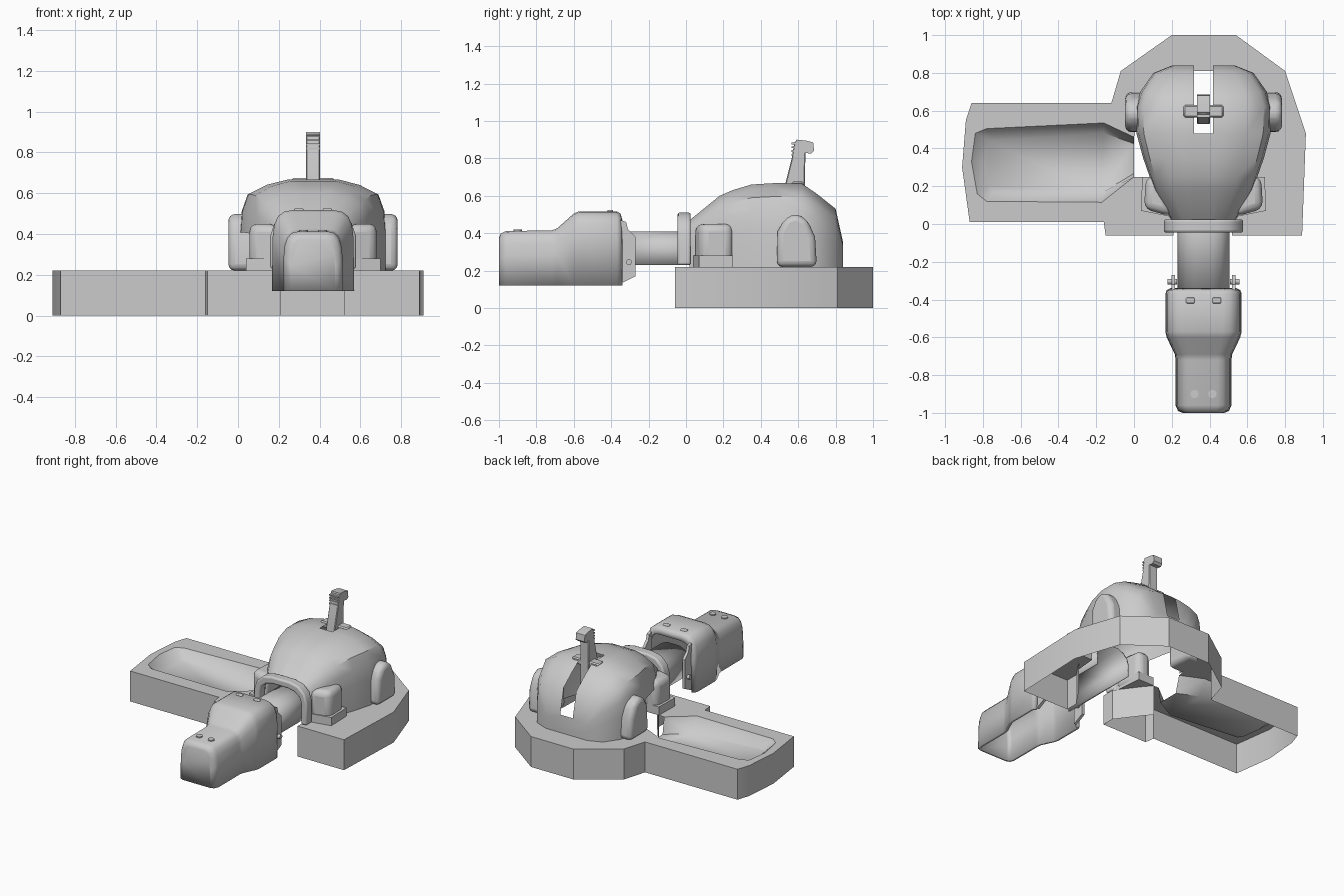
import bpy, bmesh
from mathutils import Vector

if "Cube" in bpy.data.objects:
    bpy.data.objects.remove(bpy.data.objects["Cube"])

CX = 0.368   # centre line of the animal
Z0 = 0.22    # top of the base


def make(name, verts, faces, smooth=35, bevel=0, solid=0, segs=3):
    me = bpy.data.meshes.new(name)
    me.from_pydata(verts, [], faces)
    bm = bmesh.new()
    bm.from_mesh(me)
    bmesh.ops.remove_doubles(bm, verts=bm.verts, dist=1e-5)
    bmesh.ops.recalc_face_normals(bm, faces=bm.faces)
    bm.to_mesh(me)
    bm.free()
    ob = bpy.data.objects.new(name, me)
    bpy.context.collection.objects.link(ob)
    if bevel:
        m = ob.modifiers.new("bevel", 'BEVEL')
        m.width, m.segments, m.limit_method = bevel, segs, 'ANGLE'
    if solid:
        m = ob.modifiers.new("shell", 'SOLIDIFY')
        m.thickness, m.offset = solid, -1
    bpy.context.view_layer.objects.active = ob
    bpy.ops.object.select_all(action='DESELECT')
    ob.select_set(True)
    bpy.ops.object.shade_smooth_by_angle(angle=smooth * 3.14159 / 180)
    return ob


def prism(name, poly, a, b, axis, **kw):
    """Extrude a 2D polygon from a to b along an axis."""
    def p(u, v, t):
        return {'x': (t, u, v), 'y': (u, t, v), 'z': (u, v, t)}[axis]
    n = len(poly)
    v = [p(*q, a) for q in poly] + [p(*q, b) for q in poly]
    f = [tuple(range(n)), tuple(range(n, 2 * n))]
    f += [(i, (i + 1) % n, n + (i + 1) % n, n + i) for i in range(n)]
    return make(name, v, f, **kw)


def loft(name, rings, skip=lambda i, j: False, cap=None, **kw):
    """Bridge open arch sections, leaving out skipped faces."""
    n = len(rings[0])
    v = [p for r in rings for p in r]
    f = [(i * n + j, i * n + j + 1, (i + 1) * n + j + 1, (i + 1) * n + j)
         for i in range(len(rings) - 1) for j in range(n - 1) if not skip(i, j)]
    if cap is not None:
        f.append(tuple(cap * n + j for j in range(n)))
    return make(name, v, f, **kw)


def arch(y, half):
    """Mirror a half section given from the foot up to the crown."""
    return [(CX - x, y, z) for x, z in half] + [(CX + x, y, z) for x, z in reversed(half)]


# base: top plate with one winding outline, plus walls
outer = [(.52, -.06), (.89, -.06), (.91, .48), (.80, .81), (.54, 1), (.2, 1), (-.07, .81),
         (-.12, .64), (-.86, .64), (-.89, .55), (-.91, .3), (-.87, .01), (-.16, .01),
         (-.15, -.06), (.21, -.06), (.21, .03), (.09, .19), (.04, .25)]
tray = [(0, .25), (-.17, .115), (-.78, .12), (-.83, .16), (-.86, .33), (-.84, .48),
        (-.78, .505), (-.16, .535), (0, .46)]
hole = [(.02, .55), (.03, .68), (.11, .77), (.2, .81), (.53, .81), (.62, .77), (.7, .68),
        (.72, .5), (.68, .33), (.62, .18), (.52, .03)]
pts = outer + tray + hole
n = len(pts)
verts = [(x, y, Z0) for x, y in pts] + [(x, y, 0) for x, y in pts]
walls = [i for i in range(n) if i < len(outer) - 1 or i >= n - 2]
make("base", verts, [tuple(range(n))] + [(i, (i + 1) % n, n + (i + 1) % n, n + i) for i in walls],
     smooth=25)

# sloping tray floor
rim = [(x, y, Z0) for x, y in tray]
floor = []
for x, y in tray:
    fx = x + .07 * max(0, min(1, (-.7 - x) / .15))
    floor.append((fx, .32 + (y - .32) * .75, .16 - .06 * (x + .86) / .86))
m = len(tray)
make("tray_floor", rim + floor,
     [(i, i + 1, m + i + 1, m + i) for i in range(m - 1)] + [tuple(range(m, 2 * m))], smooth=60)

# body dome: (y, half width, crown height)
secs = [(.02, .17, .47), (.18, .26, .60), (.25, .285, .63), (.35, .32, .66), (.48, .355, .668),
        (.62, .36, .665), (.70, .335, .61), (.80, .265, .53), (.84, .165, .35)]
rings = []
for y, w, h in secs:
    d = h - Z0
    rings.append(arch(y, [(w, Z0), (w, Z0 + d * .42), (w * .97, Z0 + d * .66), (w * .89, Z0 + d * .84),
                          (w * .64, Z0 + d * .94), (w * .34, h), (.05, h)]))
loft("body", rings, cap=len(secs) - 1, smooth=40,
     skip=lambda i, j: (i >= 4 and j == 6) or (i in (2, 3) and j == 0))

# legs, mirrored left and right
for s, side in ((-1, "left"), (1, "right")):
    def mx(poly):
        return [(CX + s * x, y) for x, y in poly]
    prism("front_foot_" + side, mx([(.17, .04), (.315, .08), (.305, .25), (.2, .25)]),
          Z0, .45, 'z', bevel=.04)
    prism("front_foot_sole_" + side, mx([(.18, .04), (.33, .07), (.325, .25), (.2, .25)]),
          Z0, .28, 'z')
    prism("rear_leg_" + side, [(.485, Z0), (.49, .41), (.53, .48), (.59, .505), (.65, .47),
                               (.69, .38), (.70, Z0)],
          CX + s * .25, CX + s * .415, 'x', bevel=.04)
    # hinge plate and pin behind the head
    prism("hinge_plate_" + side, [(-.35, .13), (-.27, .17), (-.27, .38), (-.31, .42), (-.32, .46),
                                  (-.35, .47)], CX + s * .15, CX + s * .17, 'x')
    bpy.ops.mesh.primitive_cylinder_add(vertices=16, radius=.015, depth=.05,
                                        location=(CX + s * .165, -.305, .245),
                                        rotation=(0, 1.5708, 0))
    bpy.context.object.name = "hinge_pin_" + side
    # nostril and eye
    bpy.ops.mesh.primitive_cylinder_add(vertices=16, radius=.022, depth=.03,
                                        location=(CX + s * .047, -.9, .405))
    bpy.context.object.name = "nostril_" + side
    ex = CX + s * .07
    prism("eye_" + side, [(ex - .023, -.42), (ex + .023, -.42), (ex + .023, -.39), (ex - .023, -.39)],
          .5, .525, 'z', bevel=.006)

# collar arch around the neck opening
out = [(.21, .23), (.21, .39), (.19, .45), (.14, .495), (.07, .51)]
inn = [(.165, .23), (.165, .38), (.15, .42), (.11, .45), (.06, .46)]
poly = [(CX - x, z) for x, z in out] + [(CX + x, z) for x, z in reversed(out)]
poly += [(CX + x, z) for x, z in inn] + [(CX - x, z) for x, z in reversed(inn)]
prism("collar", poly, -.045, .025, 'y', bevel=.012)

# neck, an open arched channel
neck = [(.137, .23), (.137, .32), (.125, .36), (.095, .39), (.05, .41)]
loft("neck", [arch(-.38, neck), arch(.22, neck)], solid=.012)

# head shell, open below and behind: (y, half width, crown height)
rings = []
for y, w, h in [(-1, .11, .375), (-.99, .135, .398), (-.96, .148, .412), (-.72, .148, .414),
                (-.69, .152, .425), (-.60, .195, .505), (-.57, .202, .517), (-.37, .202, .517),
                (-.35, .195, .505), (-.34, .175, .47)]:
    rings.append(arch(y, [(w, .12), (w * .98, h - .13), (w * .94, h - .07), (w * .85, h - .03),
                          (w * .7, h - .007), (w * .5, h)]))
loft("head", rings, cap=0, solid=.018, smooth=45)

# lever with ribbed thumb tip and cross pivot
prism("lever", [(.53, .40), (.64, .40), (.635, .66), (.64, .89), (.58, .89), (.565, .80), (.53, .66)],
      CX - .035, CX + .035, 'x', bevel=.005, segs=1)
prism("lever_tip", [(.63, .83), (.67, .825), (.685, .84), (.68, .885), (.64, .895), (.59, .90),
                    (.585, .88), (.63, .88)], CX - .035, CX + .035, 'x')
for k in range(4):
    z = .815 + k * .02
    prism("lever_rib_%d" % k, [(.565, z), (.60, z), (.60, z + .009), (.565, z + .009)],
          CX - .035, CX + .035, 'x')
prism("lever_pivot", [(.565, .63), (.63, .63), (.63, .675), (.565, .675)],
      CX - .105, CX + .105, 'x', bevel=.008, segs=1)
